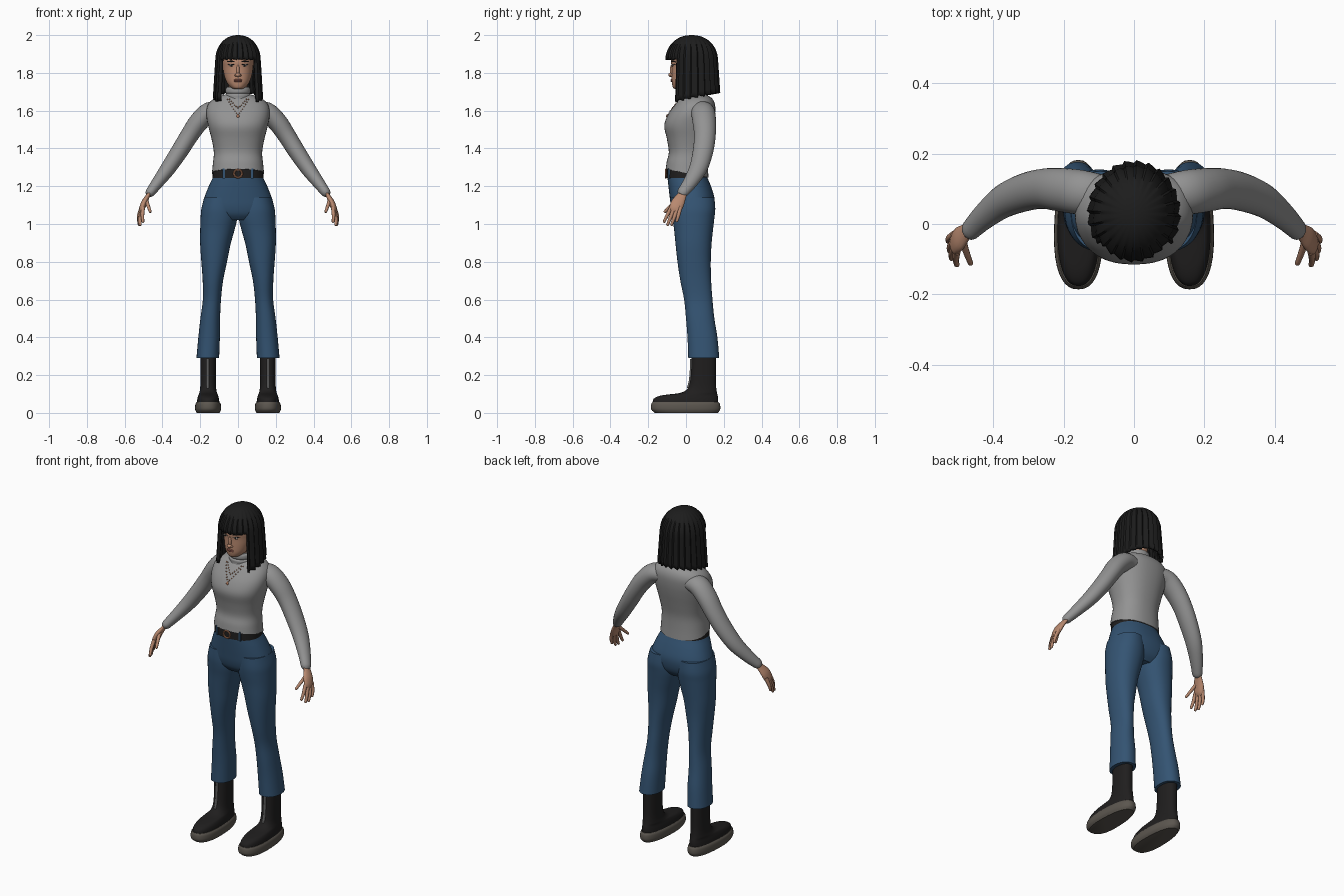
import bpy, bmesh, math
from mathutils import Vector, Matrix
from mathutils.bvhtree import BVHTree

cube = bpy.data.objects.get("Cube")
if cube:
    bpy.data.objects.remove(cube)

made = []


def material(name, *rgb):
    m = bpy.data.materials.new(name)
    m.use_nodes = True
    m.diffuse_color = (*rgb, 1)
    bsdf = next(n for n in m.node_tree.nodes if n.type == 'BSDF_PRINCIPLED')
    bsdf.inputs["Base Color"].default_value = (*rgb, 1)
    bsdf.inputs["Roughness"].default_value = 0.8
    return m


HAIR = material("black hair", .012, .012, .012)
SKIN = material("skin", .48, .25, .16)
LIPS = material("lips", .33, .12, .09)
WHITE = material("eye white", .5, .45, .42)
KNIT = material("grey knit", .29, .29, .29)
DENIM = material("blue denim", .034, .088, .17)
LEATHER = material("black leather", .014, .013, .013)
RUBBER = material("taupe rubber", .105, .093, .078)
STEEL = material("zip steel", .36, .36, .36)
COPPER = material("copper", .45, .2, .11)


def add(name, bm, mat, mirror=False, recalc=True):
    if recalc:
        bmesh.ops.recalc_face_normals(bm, faces=bm.faces)
    me = bpy.data.meshes.new(name)
    bm.to_mesh(me)
    bm.free()
    me.materials.append(mat)
    ob = bpy.data.objects.new(name, me)
    bpy.context.collection.objects.link(ob)
    if mirror:
        mod = ob.modifiers.new("Mirror", 'MIRROR')
        mod.use_mirror_merge = False
    made.append(ob)
    return ob


def smooth(keys, steps=4):
    """Catmull-Rom interpolation through tuples of numbers."""
    out = []
    for i in range(len(keys) - 1):
        p0, p1, p2 = keys[max(i - 1, 0)], keys[i], keys[i + 1]
        p3 = keys[min(i + 2, len(keys) - 1)]
        for s in range(steps):
            t = s / steps
            out.append(tuple(b + .5 * t * (c - a + t * (2*a - 5*b + 4*c - d + t * (3*(b - c) + d - a)))
                             for a, b, c, d in zip(p0, p1, p2, p3)))
    return out + [tuple(keys[-1])]


def skin_rings(bm, rings):
    rows = [[bm.verts.new(p) for p in ring] for ring in rings]
    n = len(rows[0])
    for lo, up in zip(rows, rows[1:]):
        for j in range(n):
            k = (j + 1) % n
            bm.faces.new((lo[j], lo[k], up[k], up[j]))
    bm.faces.new(rows[0][::-1])
    bm.faces.new(rows[-1])


def body(name, keys, mat, power=2.3, taper=0, mirror=False, steps=4, seg=40):
    """Horizontal rings: z, centre x, half width, front y, back y, tilt."""
    def bend(v):
        return math.copysign(abs(v) ** (2 / power), v)
    rings = []
    for key in smooth(keys, steps):
        z, cx, rx, yf, yb, tilt = (*key, 0)[:6]
        ring = []
        for j in range(seg):
            a = math.tau * j / seg
            c, s = bend(math.cos(a)), bend(math.sin(a))
            y = (yf + yb) / 2 + s * (yb - yf) / 2
            ring.append((cx + rx * c * (1 - taper * s), y, z + tilt * y))
        rings.append(ring)
    bm = bmesh.new()
    skin_rings(bm, rings)
    return add(name, bm, mat, mirror)


def tube(name, keys, mat, flat=1.0, mirror=False, steps=4, seg=16):
    """Round-ended tube through x, y, z, radius."""
    pts = smooth(keys, steps)
    axis = [Vector(p[:3]) for p in pts]
    rings = []
    for i, p in enumerate(pts):
        t = (axis[min(i + 1, len(axis) - 1)] - axis[max(i - 1, 0)]).normalized()
        u = t.cross(Vector((0, 1, 0))).normalized()
        v = u.cross(t)

        def ring(c, r):
            return [c + u * r * flat * math.cos(math.tau * j / seg) + v * r * math.sin(math.tau * j / seg)
                    for j in range(seg)]
        rings.append(ring(axis[i], p[3]))
    for f, k in ((.4, .85), (.7, .5)):
        rings.append(ring(axis[-1] + t * p[3] * f, p[3] * k))
    bm = bmesh.new()
    skin_rings(bm, rings)
    return add(name, bm, mat, mirror)


def balls(name, places, size, mat, mirror=False):
    bm = bmesh.new()
    for p in places:
        bmesh.ops.create_uvsphere(bm, u_segments=16, v_segments=10, radius=1,
                                  matrix=Matrix.Translation(p) @ Matrix.Diagonal((*size, 1)))
    return add(name, bm, mat, mirror)


def front_finder(ob):
    me = ob.data
    tree = BVHTree.FromPolygons([v.co.copy() for v in me.vertices], [tuple(p.vertices) for p in me.polygons])
    return lambda x, z: tree.ray_cast(Vector((x, -1, z)), Vector((0, 1, 0)))[0]


# Boots
body("boot_soles", [(0, .158, .06, -.165, .168), (.018, .158, .068, -.184, .181),
                    (.045, .158, .067, -.184, .18), (.057, .158, .06, -.178, .172)],
     RUBBER, 2.4, .1, True)
boots = body("boots", [(.05, .158, .06, -.177, .17), (.075, .158, .057, -.171, .17),
                       (.09, .158, .053, -.14, .168), (.098, .158, .05, -.09, .166),
                       (.106, .158, .047, -.03, .164), (.125, .158, .043, .005, .161),
                       (.16, .158, .041, .02, .158), (.23, .158, .041, .027, .158),
                       (.33, .158, .042, .03, .16)], LEATHER, 2.3, .06, True)
on_boot = front_finder(boots)
tube("boot_zips", [(*on_boot(.16, .285 - .03 * i), .007) for i in range(6)], STEEL, .9, True, 2, 8)

# Trousers
body("trouser_legs", [(.29, .16, .06, .012, .176), (.4, .153, .057, .008, .166), (.5, .147, .052, 0, .15),
                      (.6, .138, .048, -.01, .14), (.7, .133, .054, -.03, .133), (.8, .126, .068, -.045, .131),
                      (.89, .12, .08, -.055, .135), (.97, .109, .091, -.063, .143),
                      (1.03, .101, .097, -.072, .15), (1.08, .099, .095, -.077, .155),
                      (1.14, .095, .084, -.076, .15)], DENIM, 2.2, 0, True)
body("trouser_hips", [(1.02, 0, .12, -.04, .11), (1.05, 0, .17, -.066, .135), (1.09, 0, .188, -.079, .148),
                      (1.14, 0, .178, -.086, .15), (1.2, 0, .155, -.093, .132),
                      (1.25, 0, .132, -.098, .112), (1.28, 0, .127, -.096, .105)], DENIM, 2.3)

# Belt with loops and buckle
belt = body("belt", [(1.243, 0, .135, -.103, .114), (1.292, 0, .132, -.102, .11)], LEATHER, 2.3, 0, False, 1)
on_belt = front_finder(belt)
bm = bmesh.new()
bmesh.ops.create_cube(bm, size=1, matrix=Matrix.Translation(on_belt(.075, 1.268))
                      @ Matrix.Diagonal((.012, .012, .054, 1)))
add("belt_loops", bm, DENIM, True)
bm = bmesh.new()
ring_pts = [[Vector(((.021 + .005 * math.cos(b)) * math.cos(a), -.107 + .005 * math.sin(b),
                     1.267 + (.021 + .005 * math.cos(b)) * math.sin(a)))
             for b in (math.tau * j / 8 for j in range(8))] for a in (math.tau * i / 24 for i in range(24))]
grid = [[bm.verts.new(p) for p in r] for r in ring_pts]
for i in range(24):
    for j in range(8):
        bm.faces.new((grid[i - 1][j - 1], grid[i][j - 1], grid[i][j], grid[i - 1][j]))
add("belt_buckle", bm, COPPER)

# Sweater
torso = body("sweater_body", [(1.27, 0, .138, -.107, .119, -.2), (1.32, 0, .133, -.102, .116, -.1),
                              (1.38, 0, .128, -.091, .117, 0), (1.45, 0, .14, -.101, .13, 0),
                              (1.52, 0, .158, -.115, .145, 0), (1.58, 0, .168, -.095, .154, 0),
                              (1.63, 0, .16, -.06, .154, 0), (1.665, 0, .125, -.032, .138, 0),
                              (1.685, 0, .07, -.012, .105, 0)], KNIT)
body("sweater_collar", [(1.64, 0, .07, -.04, .105), (1.665, 0, .068, -.034, .1), (1.682, 0, .068, -.034, .1),
                        (1.69, 0, .062, -.028, .095), (1.698, 0, .066, -.033, .098),
                        (1.715, 0, .065, -.032, .097), (1.724, 0, .058, -.025, .09)], KNIT, 2)
tube("sweater_sleeves", [(.09, .085, 1.6, .055), (.15, .09, 1.593, .063), (.208, .097, 1.54, .062),
                         (.258, .1, 1.468, .057), (.31, .09, 1.385, .054), (.37, .065, 1.295, .048),
                         (.425, .022, 1.22, .038), (.464, -.017, 1.168, .03)],
     KNIT, .84, True, 4, 28)

# Necklace of beads on two strands
on_chest = front_finder(torso)
beads = []
for low, wide, count in ((1.58, .055, 7), (1.615, .045, 5)):
    for i in range(-count, count + 1):
        f = i / count
        beads.append(on_chest(f * wide, low + (1.66 - low) * abs(f) ** 1.2))
balls("necklace_beads", beads, (.0035, .0035, .0035), COPPER)
balls("necklace_pendant", [on_chest(0, 1.57)], (.008, .005, .01), COPPER)

# Hands
tube("palms", [(.456, -.008, 1.185, .023), (.475, -.022, 1.152, .025), (.496, -.042, 1.115, .035),
               (.507, -.055, 1.085, .034)], SKIN, .45, True, 4, 20)
fingers = {
    "index_fingers": ((.503, -.078, 1.088), (.506, -.1, 1.045), (.503, -.116, 1.012)),
    "middle_fingers": ((.508, -.062, 1.085), (.517, -.084, 1.03), (.518, -.098, .995)),
    "ring_fingers": ((.511, -.045, 1.085), (.522, -.064, 1.03), (.523, -.077, .995)),
    "little_fingers": ((.51, -.029, 1.09), (.525, -.04, 1.045), (.527, -.049, 1.015)),
    "thumbs": ((.488, -.04, 1.135), (.477, -.077, 1.1), (.464, -.112, 1.065)),
}
for name, path in fingers.items():
    tube(name, [(*p, r) for p, r in zip(path, (.011, .0095, .0075))], SKIN, 1, True, 3, 10)

# Head and face
body("neck", [(1.66, 0, .05, -.01, .09), (1.77, 0, .05, -.02, .09)], SKIN, 2, 0, False, 1)
head = body("head", [(1.715, 0, .022, -.058, .01), (1.723, 0, .038, -.069, .03), (1.75, 0, .06, -.075, .06),
                     (1.79, 0, .074, -.076, .1), (1.83, 0, .08, -.076, .128), (1.87, 0, .082, -.078, .132),
                     (1.92, 0, .076, -.055, .12), (1.96, 0, .05, -.02, .08)], SKIN, 2.2)
on_face = front_finder(head)
balls("nose_tip", [(0, -.08, 1.789)], (.013, .014, .011), SKIN)
balls("nose_bridge", [(0, -.074, 1.812)], (.009, .012, .032), SKIN)
balls("nostrils", [(.011, -.075, 1.787)], (.007, .009, .007), SKIN, True)
balls("lips", [(0, -.074, 1.763), (0, -.073, 1.756)], (.022, .008, .005), LIPS)
eye = on_face(.034, 1.84)
balls("eyes", [eye], (.014, .004, .0055), WHITE, True)
balls("irises", [eye + Vector((0, -.002, 0))], (.0055, .004, .0055), HAIR, True)
for name, z, r in (("upper_lashes", 1.846, .002), ("eyebrows", 1.862, .0035)):
    tube(name, [(*on_face(x, z - abs(x - .036) * .15), r) for x in (.018, .03, .042, .054)],
         HAIR, .9, True, 2, 8)

# Hair: a bob of overlapping locks, open below the fringe
COLS, LOCKS, CROWN, DROP = 120, 24, 12, 8
bm = bmesh.new()
rows = []
for i in range(CROWN + DROP + 1):
    row = []
    for j in range(COLS):
        phi = math.tau * j / COLS
        saw = (j * LOCKS / COLS) % 1
        side, back = math.sin(phi), -math.cos(phi)
        a = math.radians(3 + 83 * min(i / CROWN, 1))
        fall = max(i - CROWN, 0) / DROP
        r = math.sin(a) ** .9 * (1 + .07 * (saw - .6) * min(1, i / 8))
        x, y = side * r * (.119 + .013 * fall), .03 + back * r * (.138 + .012 * fall)
        z = 1.865 + .135 * math.cos(a)
        end = 1.66 + .2 * (y + .04) - .014 * saw
        z += (end - z) * fall
        if i == CROWN:
            z -= .006 * saw
        row.append(bm.verts.new((x, y, z)))
    rows.append(row)
bm.faces.new(rows[0])
for i in range(CROWN + DROP):
    for j in range(COLS):
        k = (j + 1) % COLS
        from_front = min(j + .5, COLS - j - .5) / COLS * 360
        if i < CROWN or from_front > 55:
            bm.faces.new((rows[i + 1][j], rows[i + 1][k], rows[i][k], rows[i][j]))
bmesh.ops.delete(bm, geom=[v for v in bm.verts if not v.link_faces], context='VERTS')
hair = add("hair", bm, HAIR, recalc=False)
shell = hair.modifiers.new("Thickness", 'SOLIDIFY')
shell.thickness = .018
shell.offset = -1

# Smooth shading with crisp edges
bpy.ops.object.select_all(action='DESELECT')
for ob in made:
    ob.select_set(True)
bpy.context.view_layer.objects.active = made[0]
bpy.ops.object.shade_smooth_by_angle(angle=math.radians(40))
